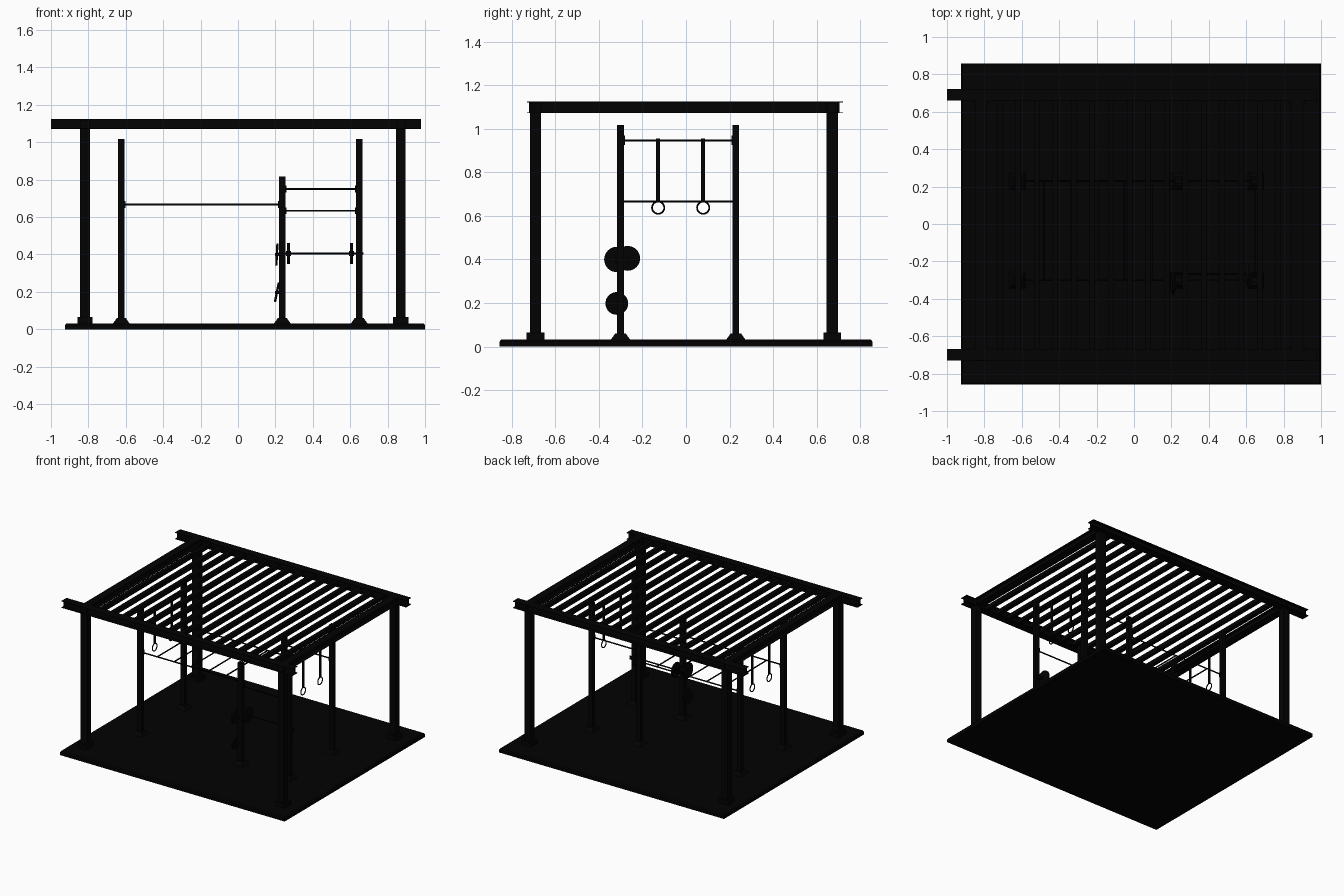
import bpy, math
from mathutils import Vector

cube = bpy.data.objects.get("Cube")
if cube:
    bpy.data.objects.remove(cube, do_unlink=True)

black = bpy.data.materials.new("matte_black")
black.use_nodes = True
COLOUR = (0.0006, 0.0006, 0.0006, 1)
black.diffuse_color = COLOUR
black.node_tree.nodes["Principled BSDF"].inputs["Base Color"].default_value = COLOUR


def finish(name, smooth=False):
    ob = bpy.context.object
    ob.name = name
    ob.data.materials.append(black)
    if smooth:
        bpy.ops.object.shade_smooth_by_angle()
    return ob


def box(name, lo, hi):
    """Box between two opposite corners."""
    lo, hi = Vector(lo), Vector(hi)
    bpy.ops.mesh.primitive_cube_add(size=1, location=(lo + hi) / 2)
    ob = finish(name)
    ob.scale = hi - lo
    bpy.ops.object.transform_apply(location=False, rotation=False, scale=True)
    return ob


def block(name, x, y, z0, z1, wx, wy):
    """Upright box centred on x, y."""
    return box(name, (x - wx / 2, y - wy / 2, z0), (x + wx / 2, y + wy / 2, z1))


def rod(name, a, b, radius, sides=12):
    """Round bar from a to b."""
    a, b = Vector(a), Vector(b)
    d = b - a
    bpy.ops.mesh.primitive_cylinder_add(
        vertices=sides, radius=radius, depth=d.length, location=(a + b) / 2,
        rotation=d.to_track_quat("Z", "Y").to_euler())
    return finish(name, True)


def i_beam(name, start, end, axis):
    """I-section girder along axis 0 (x) or 1 (y), start and end on its centre line."""
    profile = [(-1, 0), (1, 0), (1, .07), (.2, .07), (.2, .93), (1, .93),
               (1, 1), (-1, 1), (-1, .93), (-.2, .93), (-.2, .07), (-1, .07)]
    verts = []
    for p in (start, end):
        for u, v in profile:
            w = u * 0.031
            z = 1.072 + v * 0.053
            verts.append((p[0], p[1] + w, z) if axis == 0 else (p[0] + w, p[1], z))
    n = len(profile)
    faces = [(i, (i + 1) % n, n + (i + 1) % n, n + i) for i in range(n)]
    faces += [tuple(range(n))[::-1], tuple(range(n, 2 * n))]
    mesh = bpy.data.meshes.new(name)
    mesh.from_pydata(verts, [], faces)
    ob = bpy.data.objects.new(name, mesh)
    bpy.context.collection.objects.link(ob)
    bpy.context.view_layer.objects.active = ob
    bpy.ops.object.select_all(action="DESELECT")
    ob.select_set(True)
    bpy.ops.object.mode_set(mode="EDIT")
    bpy.ops.mesh.select_all(action="SELECT")
    bpy.ops.mesh.normals_make_consistent(inside=False)
    bpy.ops.object.mode_set(mode="OBJECT")
    return finish(name)


# Floor slab with eased upper edge
box("floor_slab", (-0.925, -0.857, 0), (1.0, 0.857, 0.022))
slab_top = box("floor_slab_top", (-0.925, -0.857, 0.022), (1.0, 0.857, 0.032))
for v in slab_top.data.vertices:
    if v.co.z > 0:
        v.co.x -= math.copysign(0.007, v.co.x)
        v.co.y -= math.copysign(0.007, v.co.y)

# Pergola frame
POST_X = (-0.818, 0.87)
POST_Y = (-0.692, 0.672)
for x in POST_X:
    for y in POST_Y:
        block("pergola_post", x, y, 0.03, 1.12, 0.053, 0.052)
        block("pergola_post_base", x, y, 0, 0.065, 0.082, 0.082)
    i_beam("side_beam", (x, -0.721), (x, 0.706), 1)
for y in (-0.7, 0.69):
    i_beam("long_beam", (-1.0, y), (0.978, y), 0)

# Roof slats, evenly spaced between the side beams
SLATS = 16
PITCH = (POST_X[1] - POST_X[0]) / (SLATS + 1)
for i in range(1, SLATS + 1):
    block("roof_slat", POST_X[0] + i * PITCH, -0.005, 1.083, 1.114, 0.03, 1.37)

# Exercise rig uprights with flared feet
LEFT_X, MID_X, END_X = -0.624, 0.237, 0.648
FRONT_Y, BACK_Y = -0.301, 0.229
for y in (FRONT_Y, BACK_Y):
    for x, top in ((LEFT_X, 1.017), (MID_X, 0.817), (END_X, 1.017)):
        block("rig_upright", x, y, 0.03, top, 0.036, 0.03)
        bpy.ops.mesh.primitive_cone_add(
            vertices=4, radius1=0.064, radius2=0.034, depth=0.03,
            location=(x, y, 0.045), rotation=(0, 0, math.pi / 4))
        finish("rig_foot")

# Monkey bar rails and rungs
RUNG_Z = 0.667
for y in (FRONT_Y, BACK_Y):
    rod("ladder_rail", (LEFT_X, y, RUNG_Z), (MID_X, y, RUNG_Z), 0.005)
    for x, side in ((LEFT_X, 1), (MID_X, -1)):
        block("rail_bracket", x + side * 0.02, y, RUNG_Z - 0.018, RUNG_Z + 0.018, 0.006, 0.026)
for i in range(1, 6):
    x = LEFT_X + i * (MID_X - LEFT_X) / 6
    rod("ladder_rung", (x, FRONT_Y, RUNG_Z), (x, BACK_Y, RUNG_Z), 0.005)

# Pull-up bars of different heights
for y, z in ((FRONT_Y, 0.634), (BACK_Y, 0.75)):
    rod("pull_up_bar", (MID_X, y, z), (END_X, y, z), 0.005)
    for x, side in ((MID_X, 1), (END_X, -1)):
        block("bar_bracket", x + side * 0.02, y, z - 0.018, z + 0.018, 0.006, 0.026)

# Ring stations: cross bar, straps and rings at both ends
for x in (LEFT_X, END_X):
    rod("ring_cross_bar", (x, FRONT_Y, 0.947), (x, BACK_Y, 0.947), 0.005)
    for y, side in ((FRONT_Y, 1), (BACK_Y, -1)):
        block("cross_bar_bracket", x, y + side * 0.017, 0.925, 0.97, 0.03, 0.008)
    for y in (-0.128, 0.079):
        block("ring_strap", x, y, 0.665, 0.957, 0.008, 0.018)
        bpy.ops.mesh.primitive_torus_add(
            major_radius=0.028, minor_radius=0.004, major_segments=32, minor_segments=8,
            location=(x, y, 0.638), rotation=(0, math.pi / 2, 0))
        finish("gym_ring", True)

# Barbell on hooks
BAR_Y, BAR_Z = -0.268, 0.405
rod("barbell", (0.205, BAR_Y, BAR_Z), (0.67, BAR_Y, BAR_Z), 0.005)
for x in (0.27, 0.607):
    rod("barbell_plate", (x - 0.007, BAR_Y, BAR_Z), (x + 0.007, BAR_Y, BAR_Z), 0.057, 32)
    rod("plate_collar", (x - 0.014, BAR_Y, BAR_Z), (x + 0.014, BAR_Y, BAR_Z), 0.014)
for x in (MID_X, END_X):
    block("barbell_hook", x, -0.275, 0.385, 0.4, 0.03, 0.035)

# Spare plates hung on the middle upright, the lower one leaning
for z, radius, lean in ((0.4, 0.058, 0.0003), (0.198, 0.052, 0.0012)):
    half = Vector((0.006, 0, -lean))
    centre = Vector((0.208, -0.318, z))
    rod("spare_plate", centre - half, centre + half, radius, 32)
    rod("plate_peg", (0.198, -0.315, z), (MID_X, -0.315, z), 0.008)
